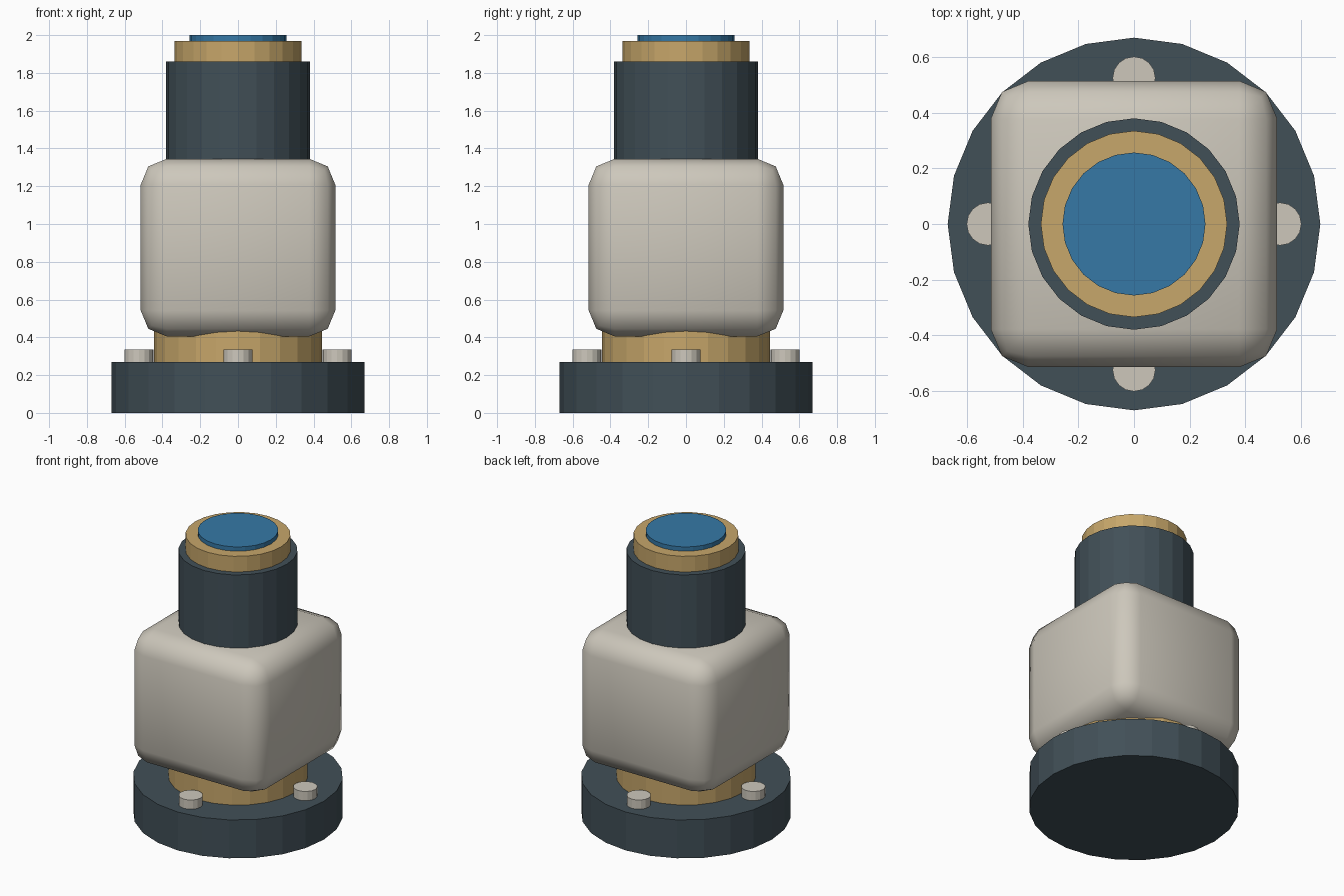
import bpy
import bmesh
from math import cos, sin, pi

cube = bpy.data.objects.get("Cube")
if cube:
    bpy.data.objects.remove(cube, do_unlink=True)


def material(name, rgb):
    mat = bpy.data.materials.new(name)
    mat.use_nodes = True
    color = (*rgb, 1)
    mat.diffuse_color = color
    mat.node_tree.nodes["Principled BSDF"].inputs["Base Color"].default_value = color
    return mat


slate = material("dark slate", (0.053, 0.079, 0.096))
brass = material("brass", (0.57, 0.385, 0.145))
ivory = material("warm ivory", (0.61, 0.575, 0.5))
blue = material("lens blue", (0.037, 0.19, 0.38))


def finish(name, bm, mat):
    mesh = bpy.data.meshes.new(name)
    bm.to_mesh(mesh)
    bm.free()
    mesh.materials.append(mat)
    obj = bpy.data.objects.new(name, mesh)
    bpy.context.collection.objects.link(obj)
    return obj


def cylinder(name, radius, bottom, top, mat, x=0, y=0, sides=24):
    """Flat-sided upright cylinder between two heights."""
    bm = bmesh.new()
    bmesh.ops.create_cone(bm, cap_ends=True, segments=sides,
                          radius1=radius, radius2=radius, depth=top - bottom)
    obj = finish(name, bm, mat)
    obj.location = (x, y, (bottom + top) / 2)
    return obj


# Round foot and the collar that carries the body
cylinder("base_flange", 0.67, 0, 0.27, slate)
cylinder("lower_collar", 0.445, 0.27, 0.52, brass)

# Four bolts around the foot
for i, side in enumerate(("left", "back", "right", "front")):
    angle = i * pi / 2
    cylinder(f"bolt_{side}", 0.077, 0.25, 0.335, ivory,
             0.525 * cos(angle), 0.525 * sin(angle), sides=16)

# Rounded body block
bm = bmesh.new()
bmesh.ops.create_cube(bm, size=1)
bmesh.ops.scale(bm, vec=(1.03, 1.03, 0.94), verts=bm.verts)
body = finish("body", bm, ivory)
body.location.z = 0.875
bevel = body.modifiers.new("rounding", "BEVEL")
bevel.width = 0.137
bevel.segments = 2
for face in body.data.polygons:
    face.use_smooth = True

# Barrel, front ring and lens
cylinder("barrel", 0.38, 1.3, 1.86, slate)
cylinder("lens_ring", 0.335, 1.84, 1.97, brass)
cylinder("lens", 0.257, 1.95, 2.0, blue)
